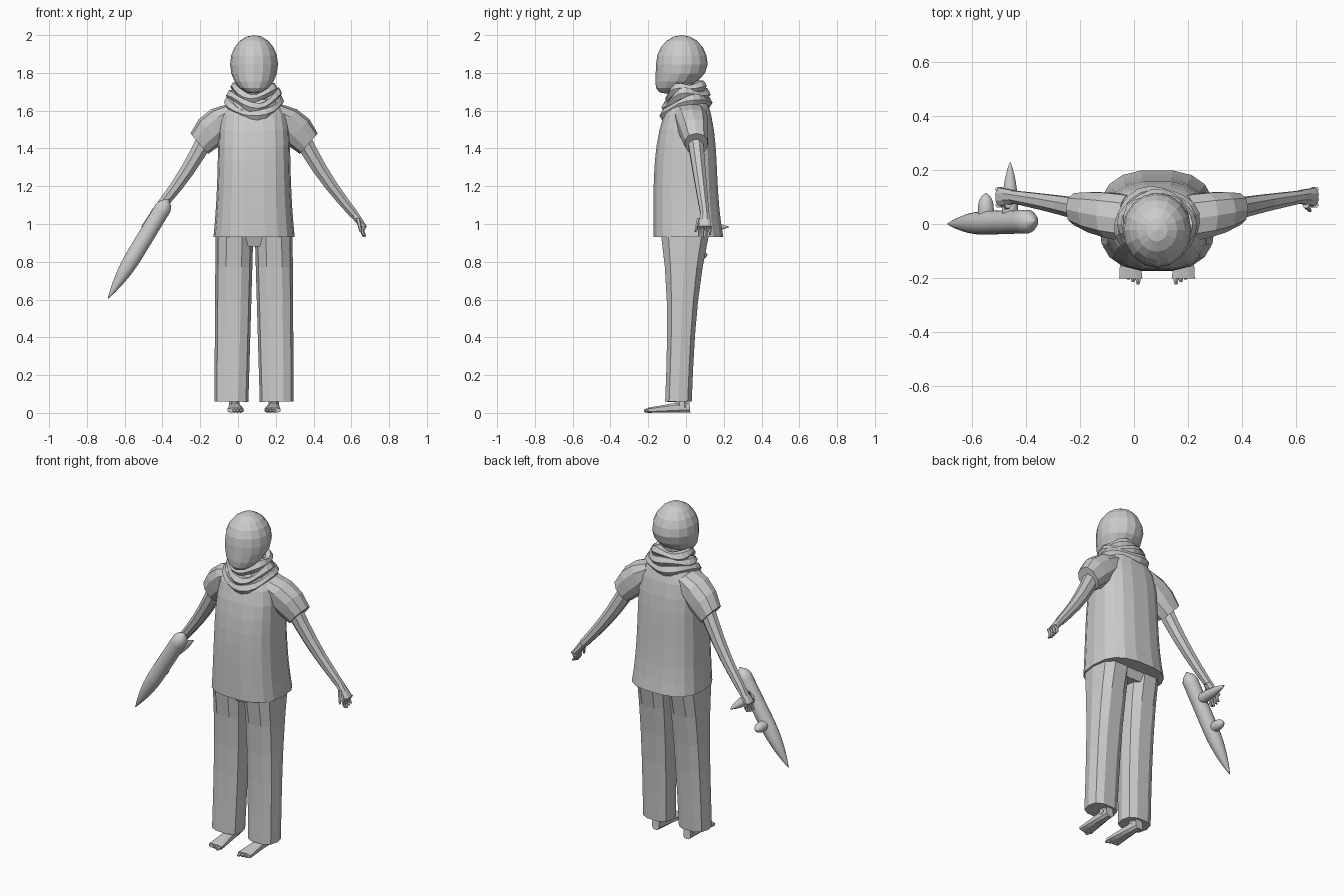
import bpy, bmesh
from math import sin, cos, pi, copysign
from mathutils import Vector

cube = bpy.data.objects.get("Cube")
if cube:
    bpy.data.objects.remove(cube)

# The figure stands beside the middle, balanced by the held tool
body_axis = Vector((0.085, 0, 0))

shade = 0.6
grey = bpy.data.materials.new("light_grey")
grey.use_nodes = True
grey.diffuse_color = (shade, shade, shade, 1)
grey.node_tree.nodes["Principled BSDF"].inputs["Base Color"].default_value = grey.diffuse_color


def finish(name, bm, smooth=False):
    bmesh.ops.recalc_face_normals(bm, faces=bm.faces)
    mesh = bpy.data.meshes.new(name)
    bm.to_mesh(mesh)
    bm.free()
    mesh.materials.append(grey)
    for poly in mesh.polygons:
        poly.use_smooth = smooth
    obj = bpy.data.objects.new(name, mesh)
    bpy.context.collection.objects.link(obj)


def bridge(bm, first, second):
    for i in range(len(first)):
        bm.faces.new((first[i - 1], first[i], second[i], second[i - 1]))


def corner(value, power):
    return copysign(abs(value) ** power, value)


def loft(name, start, end, size, shift=lambda t: (0, 0), steps=4, sides=8,
         power=1, side=1, smooth=False):
    """Rings from start to end; size and shift give two cross values at each t."""
    start, end = Vector(start), Vector(end)
    along = (end - start).normalized()
    u = Vector((1, 0, 0)) if abs(along.y) > 0.9 else Vector((0, 1, 0))
    v = along.cross(u).normalized()
    bm = bmesh.new()
    rings = []
    for step in range(steps + 1):
        t = step / steps
        (a, b), (du, dv) = size(t), shift(t)
        ring = []
        for k in range(sides):
            angle = 2 * pi * (k + 0.5) / sides
            p = (start.lerp(end, t) + u * (du + a * corner(cos(angle), power))
                 + v * (dv + b * corner(sin(angle), power)))
            p.x *= side
            ring.append(bm.verts.new(p + body_axis))
        rings.append(ring)
    for first, second in zip(rings, rings[1:]):
        bridge(bm, first, second)
    bm.faces.new(rings[0])
    bm.faces.new(rings[-1])
    finish(name, bm, smooth)


# Head: a sphere whose lower half slides forward into the chin
bm = bmesh.new()
bmesh.ops.create_uvsphere(bm, u_segments=16, v_segments=10, radius=1)
for vert in bm.verts:
    x, y, z = vert.co
    chin = min(z, 0) ** 2
    vert.co = body_axis + Vector((x * 0.127, y * 0.137 - 0.022 - chin * 0.085, z * 0.155 + 1.845))
finish("head", bm)
loft("neck", (0, 0, 1.6), (0, 0, 1.8), lambda t: (0.06, 0.06))


# Shirt: flares at the hem and closes over the shoulders
def shirt_front(t):
    return -0.175 + 0.09 * t ** 4


def shirt_back(t):
    return 0.165 + 0.035 * (1 - t) ** 4 - 0.055 * t ** 5


loft("shirt", (0, 0, 0.93), (0, 0, 1.66),
     lambda t: ((shirt_back(t) - shirt_front(t)) / 2, 0.19 + 0.025 * (1 - t) ** 3 - 0.07 * t ** 12),
     lambda t: ((shirt_back(t) + shirt_front(t)) / 2, 0),
     steps=9, sides=18, power=0.75)

# Scarf: three wavy closed folds that droop at the front
for fold in range(3):
    bm = bmesh.new()
    rings = []
    for step in range(22):
        t = 2 * pi * step / 22
        out = Vector((cos(t), sin(t), 0))
        droop = (0.085 - 0.015 * fold) * max(0, -sin(t)) ** 2
        wave = 0.008 * sin(3 * t + 2 * fold)
        spread = 0.13 - 0.015 * fold
        middle = body_axis + Vector((spread * cos(t), spread * 0.85 * sin(t),
                                     1.65 + 0.037 * fold - droop + wave))
        radius = 0.028 + 0.006 * sin(4 * t + 2 * fold)
        rings.append([bm.verts.new(middle + radius * (out * cos(k * pi / 3)
                                                      + Vector((0, 0, sin(k * pi / 3)))))
                      for k in range(6)])
    for step in range(len(rings)):
        bridge(bm, rings[step - 1], rings[step])
    finish(f"scarf_fold_{fold + 1}", bm)

# Trouser seat
loft("trouser_seat", (0, 0, 0.88), (0, 0, 0.96), lambda t: (0.1 + 0.03 * t, 0.16 + 0.04 * t),
     steps=2, sides=12, power=0.8)

# Arm joints, measured from the body axis
shoulder = Vector((0.1, 0.02, 1.59))
cuff = Vector((0.29, 0.055, 1.425))
wrist = Vector((0.53, 0.1, 1.05))
knuckles = Vector((0.585, 0.1, 0.98))

for side, label in ((1, "left"), (-1, "right")):
    # Trouser leg
    loft(f"{label}_trouser_leg", (0.12, -0.04, 0.06), (0.104, -0.005, 0.95),
         lambda t: (0.073 + 0.06 * t ** 3, 0.09 + 0.01 * t),
         steps=5, sides=10, power=0.75, side=side)
    # Foot: low wedge from heel to toes, with an ankle above
    loft(f"{label}_foot", (0.105, 0.02, 0.034), (0.097, -0.2, 0.014),
         lambda t: (0.025 + 0.02 * t, 0.034 - 0.02 * t), power=0.7, side=side)
    loft(f"{label}_ankle", (0.105, -0.02, 0.03), (0.107, -0.03, 0.15),
         lambda t: (0.035, 0.03), steps=1, side=side)
    for k in range(4):
        root = Vector((0.07 + 0.018 * k, -0.18, 0.012))
        reach = Vector((0, 0.009 * k - 0.043, 0))
        loft(f"{label}_toe_{k + 1}", root, root + reach,
             lambda t: (0.011 - 0.005 * t ** 4, 0.012 - 0.006 * t ** 4), sides=6, side=side)
    # Sleeve, full over the shoulder and open-shaped at the cuff
    loft(f"{label}_sleeve", shoulder, cuff,
         lambda t: (0.09 - 0.028 * t ** 2, 0.06 + 0.012 * t + 0.025 * sin(pi * t)),
         lambda t: (0, 0.012 * sin(pi * t)),
         steps=3, sides=10, power=0.85, side=side)
    # Arm, bowed inward at the elbow and narrowing to the wrist
    loft(f"{label}_arm", shoulder.lerp(cuff, 0.8), wrist,
         lambda t: (0.045 - 0.02 * t, 0.05 - 0.024 * t),
         lambda t: (0, -0.015 * sin(pi * t)), steps=5, side=side)
    # Hand with bent fingers and a thumb
    loft(f"{label}_palm", wrist, knuckles,
         lambda t: (0.027 + 0.01 * t, 0.024 - 0.008 * t), steps=2, side=side)
    for k in range(4):
        root = knuckles + Vector((0, 0.019 * k - 0.03, 0.01))
        loft(f"{label}_finger_{k + 1}", root, root - Vector((0, 0, 0.06 - 0.006 * abs(k - 1))),
             lambda t: (0.011 - 0.005 * t, 0.013 - 0.005 * t),
             lambda t: (0, -0.012 * sin(pi * t)), steps=3, sides=6, side=side)
    thumb = wrist + Vector((0.02, -0.03, -0.02))
    loft(f"{label}_thumb", thumb, thumb + Vector((0.015, -0.02, -0.07)),
         lambda t: (0.013 - 0.006 * t, 0.013 - 0.006 * t), steps=2, sides=6, side=side)

# Held tool: slanted body, rounded at the top and pointed at the lower end
top = Vector((-0.368, 0.01, 1.132)) - body_axis
tip = Vector((-0.688, 0, 0.605)) - body_axis


def tool_radius(t):
    rounded = min(1, t / 0.08) ** 0.5
    pointed = 1 - (max(0, t - 0.55) / 0.45) ** 2
    return 0.002 + 0.042 * rounded * pointed


loft("tool_body", top, tip, lambda t: (tool_radius(t), tool_radius(t)),
     steps=24, sides=20, smooth=True)

# Tool handles reaching back from the body
for name, place, length, power in (("tool_grip", 0.28, 0.22, 3), ("tool_knob", 0.56, 0.11, 6)):
    root = top.lerp(tip, place)
    loft(name, root, root + Vector((0, length, 0)),
         lambda t: (0.002 + 0.028 * (1 - t ** power),) * 2, steps=10, sides=16, smooth=True)
